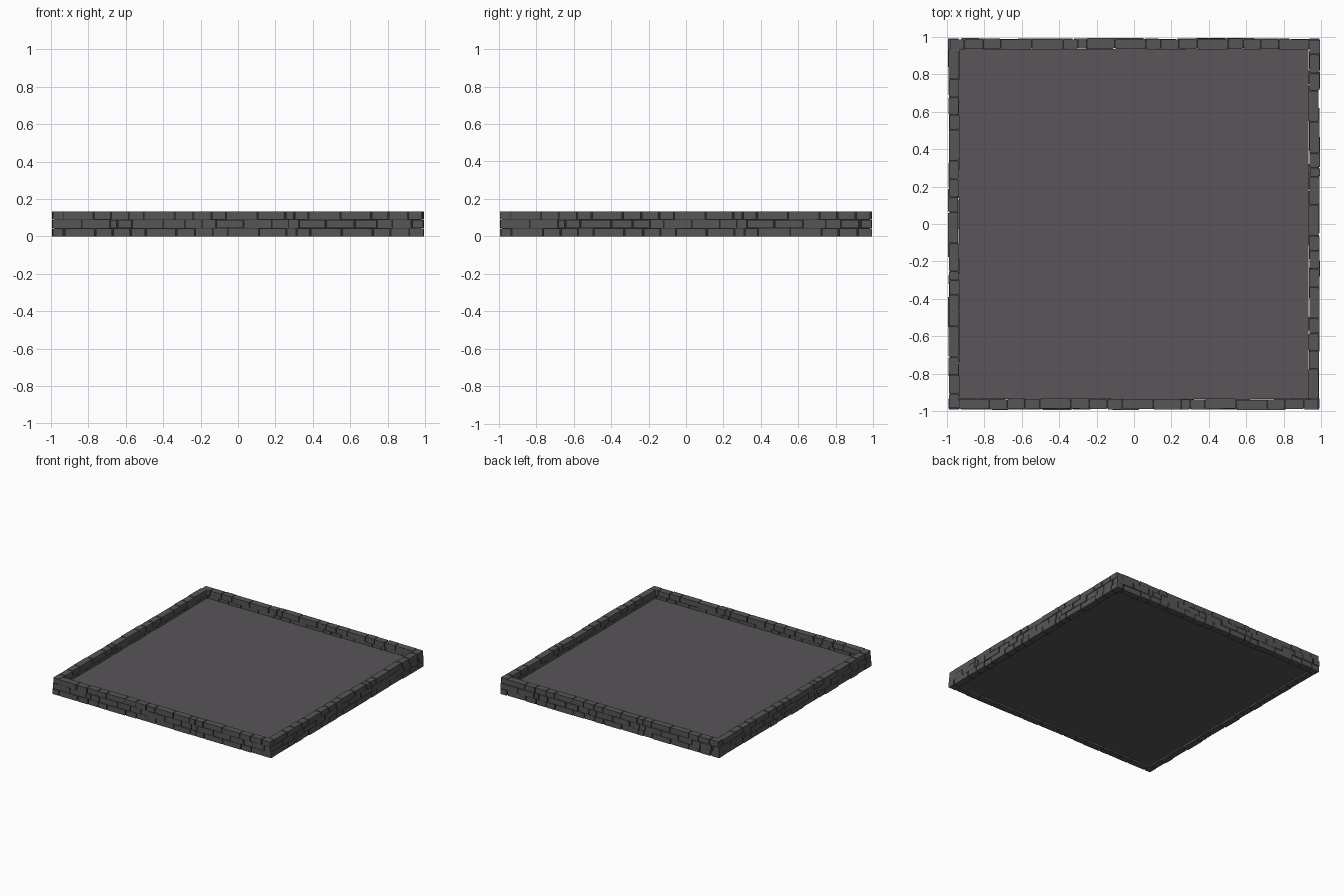
import bpy, bmesh, math, random
from mathutils import Matrix, Vector

if "Cube" in bpy.data.objects:
    bpy.data.objects.remove(bpy.data.objects["Cube"])

random.seed(4)

def material(name, rgb):
    m = bpy.data.materials.new(name)
    m.diffuse_color = (*rgb, 1)
    m.use_nodes = True
    m.node_tree.nodes["Principled BSDF"].inputs["Base Color"].default_value = m.diffuse_color
    return m

brick_grey = material("brick grey", (0.095, 0.094, 0.097))
floor_grey = material("floor grey", (0.100, 0.091, 0.098))
mortar_dark = material("mortar dark", (0.022, 0.021, 0.021))

def add_box(bm, lo, hi, rot=Matrix()):
    lo, hi = Vector(lo), Vector(hi)
    m = rot @ Matrix.Translation((lo + hi) / 2) @ Matrix.Diagonal((*(hi - lo), 1))
    return bmesh.ops.create_cube(bm, size=1, matrix=m)["verts"]

def finish(bm, name, *mats):
    me = bpy.data.meshes.new(name)
    bm.to_mesh(me)
    bm.free()
    for m in mats:
        me.materials.append(m)
    ob = bpy.data.objects.new(name, me)
    bpy.context.collection.objects.link(ob)
    return ob

# Brick joints along one wall; courses interlock at the corners
outer_course = [-0.935, -0.77, -0.675, -0.58, -0.50, -0.335, -0.235, -0.14, -0.06,
                0.105, 0.255, 0.305, 0.38, 0.55, 0.715, 0.81, 0.91, 0.99]
middle_course = [-0.995, -0.835, -0.685, -0.645, -0.565, -0.40, -0.285, -0.19, -0.12,
                 0.03, 0.18, 0.27, 0.325, 0.47, 0.625, 0.745, 0.825, 0.925]
courses = [(0.0, 0.043, outer_course, 0.006),
           (0.045, 0.088, middle_course, 0.0),
           (0.090, 0.132, outer_course, -0.003)]
gap = 0.004

for side, name in enumerate(["front_wall", "right_wall", "back_wall", "left_wall"]):
    rot = Matrix.Rotation(side * math.pi / 2, 4, 'Z')
    # bricks, each set slightly in or out
    bm = bmesh.new()
    for z0, z1, joints, shift in courses:
        for a, b in zip(joints, joints[1:]):
            d = random.uniform(-0.004, 0.004)
            add_box(bm, (a + shift + gap, -0.990 + d, z0),
                    (b + shift - gap, -0.936 + d, z1), rot)
    finish(bm, name + "_bricks", brick_grey)
    # dark mortar core showing in the joints
    bm = bmesh.new()
    add_box(bm, (-0.982, -0.982, 0.003), (0.942, -0.944, 0.128), rot)
    finish(bm, name + "_mortar", mortar_dark)

# Floor slab inside the walls, plain grey underneath
bm = bmesh.new()
add_box(bm, (-0.936, -0.936, 0.012), (0.933, 0.936, 0.065))
bm.normal_update()
for f in bm.faces:
    f.material_index = 1 if f.normal.z < -0.5 else 0
finish(bm, "floor", floor_grey, brick_grey)
